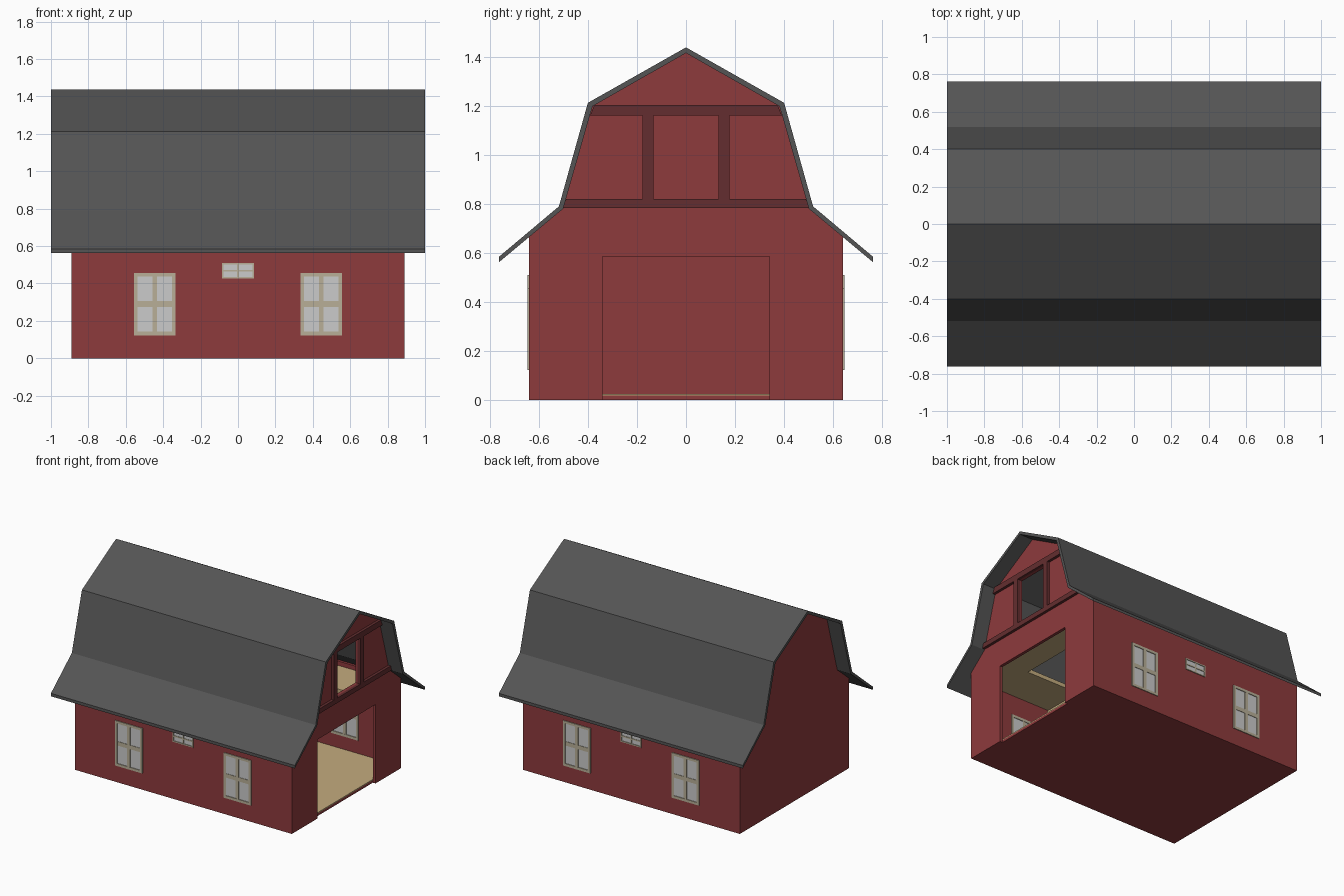
import bpy
import bmesh

cube = bpy.data.objects.get("Cube")
if cube:
    bpy.data.objects.remove(cube, do_unlink=True)


def material(name, r, g, b):
    mat = bpy.data.materials.new(name)
    mat.use_nodes = True
    mat.diffuse_color = (r, g, b, 1)
    mat.node_tree.nodes["Principled BSDF"].inputs["Base Color"].default_value = (r, g, b, 1)
    return mat


RED = material("barn red", 0.27, 0.043, 0.046)
TRIM = material("dark red trim", 0.125, 0.027, 0.029)
ROOF = material("roof grey", 0.09, 0.09, 0.09)
WOOD = material("light wood", 0.55, 0.41, 0.21)
FRAME = material("window cream", 0.48, 0.43, 0.31)
GLASS = material("pale glass", 0.60, 0.60, 0.60)


def finish(name, bm, mat):
    bmesh.ops.recalc_face_normals(bm, faces=bm.faces)
    mesh = bpy.data.meshes.new(name)
    bm.to_mesh(mesh)
    bm.free()
    mesh.materials.append(mat)
    obj = bpy.data.objects.new(name, mesh)
    bpy.context.collection.objects.link(obj)
    return obj


def boxes(name, mat, *ranges):
    """One object made of boxes, each given as (x0, x1, y0, y1, z0, z1)."""
    bm = bmesh.new()
    for x0, x1, y0, y1, z0, z1 in ranges:
        for v in bmesh.ops.create_cube(bm, size=1)["verts"]:
            v.co.x = x1 if v.co.x > 0 else x0
            v.co.y = y1 if v.co.y > 0 else y0
            v.co.z = z1 if v.co.z > 0 else z0
    return finish(name, bm, mat)


def extrude_x(name, mat, profile, x0, x1):
    """Extrude a closed (y, z) profile along x."""
    bm = bmesh.new()
    face = bm.faces.new([bm.verts.new((x0, y, z)) for y, z in profile])
    new = bmesh.ops.extrude_face_region(bm, geom=[face])["geom"]
    bmesh.ops.translate(bm, vec=(x1 - x0, 0, 0),
                        verts=[v for v in new if isinstance(v, bmesh.types.BMVert)])
    return finish(name, bm, mat)


def mirrored(half):
    """Complete a profile that starts on the centre line."""
    return [(-y, z) for y, z in reversed(half[1:])] + half


def cut(obj, cutter):
    mod = obj.modifiers.new("opening", "BOOLEAN")
    mod.operation = "DIFFERENCE"
    mod.solver = "EXACT"
    mod.object = cutter
    bpy.context.view_layer.objects.active = obj
    bpy.ops.object.modifier_apply(modifier=mod.name)
    bpy.data.objects.remove(cutter, do_unlink=True)


HX, HY, T = 0.89, 0.64, 0.022
IX, IY = HX - T, HY - T

# Gambrel roof with flared eaves
outer = [(0, 1.438), (0.40, 1.212), (0.518, 0.79), (0.763, 0.584)]
inner = [(0, 1.415), (0.381, 1.198), (0.501, 0.78), (0.763, 0.562)]
extrude_x("roof", ROOF, mirrored(outer) + mirrored(inner)[::-1], -1, 1)

# Gable walls follow the underside of the roof
gable = mirrored(inner[:3] + [(HY, 0.665), (HY, 0)])
extrude_x("back_gable", RED, gable, -HX, -IX)
door_gable = extrude_x("door_gable", RED, gable, IX, HX)
cut(door_gable, boxes("door_cutter", RED, (0.8, 1, -0.34, 0.34, -0.1, 0.585)))
cut(door_gable, boxes("loft_cutter", RED, (0.8, 1, -0.135, 0.135, 0.82, 1.16)))

# Long side walls and base slab
for side, name in ((-1, "front_wall"), (1, "rear_wall")):
    y0, y1 = sorted((side * IY, side * HY))
    boxes(name, RED, (-IX, IX, y0, y1, 0, 0.667))
boxes("base_slab", RED, (-IX, IX, -IY, IY, 0, 0.018))
boxes("wood_floor", WOOD, (-IX, IX, -IY, IY, 0.018, 0.025))

# Trim beams and posts on the loft
X0, X1 = HX - 0.005, HX + 0.02
boxes("loft_posts", TRIM,
      *[(X0, X1, min(s * 0.133, s * 0.177), max(s * 0.133, s * 0.177), 0.82, 1.16)
        for s in (-1, 1)])
extrude_x("lower_beam", TRIM,
          mirrored([(0, 0.82), (0.489, 0.82), (0.5, 0.784), (0, 0.784)])[:-1], X0, X1)
extrude_x("upper_beam", TRIM,
          mirrored([(0, 1.203), (0.374, 1.203), (0.391, 1.16), (0, 1.16)])[:-1], X0, X1)

# Loft floor around a central well
WX, WY = 0.67, 0.31
boxes("loft_floor", WOOD,
      (WX, IX, -IY, IY, 0.605, 0.635), (-IX, -WX, -IY, IY, 0.605, 0.635),
      (-WX, WX, -IY, -WY, 0.605, 0.635), (-WX, WX, WY, IY, 0.605, 0.635))

# Steps against the front wall
boxes("loft_steps", WOOD,
      *[(0, 0.24 + 0.06 * i, -IY, -0.42, 0.485 - 0.115 * i, 0.6 - 0.115 * i)
        for i in range(5)])


def window(name, side, x, z, w, h, rim, bar_w, bar_h):
    """Glazed window with a rim and crossed bars, seen from both sides of the wall."""
    def block(x0, x1, z0, z1, pad):
        y0, y1 = sorted((side * (IY - pad), side * (HY + pad)))
        return (x + x0, x + x1, y0, y1, z + z0, z + z1)
    a, b = w / 2, h / 2
    boxes(name + "_glass", GLASS, block(-a + rim, a - rim, -b + rim, b - rim, 0.001))
    pad = 0.006
    boxes(name + "_frame", FRAME,
          block(-a, -a + rim, -b, b, pad), block(a - rim, a, -b, b, pad),
          block(-a + rim, a - rim, -b, -b + rim, pad),
          block(-a + rim, a - rim, b - rim, b, pad),
          block(-bar_w / 2, bar_w / 2, -b + rim, b - rim, pad - 0.001),
          block(-a + rim, a - rim, -bar_h / 2, bar_h / 2, pad - 0.002))


# Two tall windows and one small vent window on each long wall
for side, wall in ((-1, "front"), (1, "rear")):
    for x, place in ((-0.445, "right"), (0.445, "left")):
        window(f"{wall}_{place}_window", side, x, 0.29, 0.224, 0.334, 0.019, 0.024, 0.03)
    window(f"{wall}_vent_window", side, 0, 0.468, 0.17, 0.085, 0.008, 0.01, 0.01)
